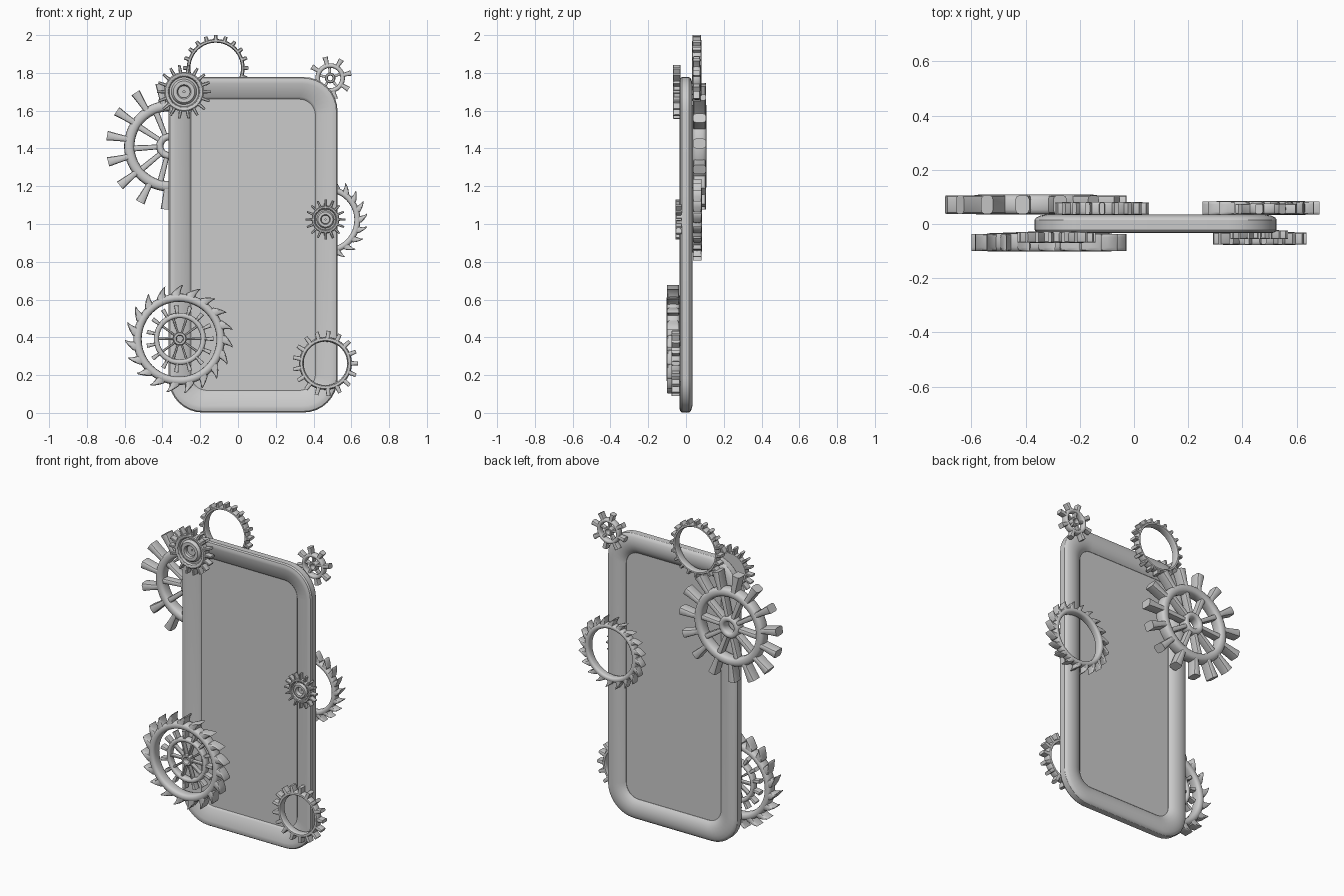
import bpy, bmesh, math

if "Cube" in bpy.data.objects:
    bpy.data.objects.remove(bpy.data.objects["Cube"])

grey = bpy.data.materials.new("light grey metal")
grey.use_nodes = True
grey.diffuse_color = (0.6, 0.6, 0.6, 1)
grey.node_tree.nodes["Principled BSDF"].inputs["Base Color"].default_value = (0.6, 0.6, 0.6, 1)


def finish(bm, name, angle=35):
    bmesh.ops.recalc_face_normals(bm, faces=bm.faces)
    mesh = bpy.data.meshes.new(name)
    bm.to_mesh(mesh)
    bm.free()
    obj = bpy.data.objects.new(name, mesh)
    bpy.context.collection.objects.link(obj)
    mesh.materials.append(grey)
    bpy.ops.object.select_all(action="DESELECT")
    obj.select_set(True)
    bpy.context.view_layer.objects.active = obj
    bpy.ops.object.shade_smooth_by_angle(angle=math.radians(angle))
    return obj


def bridge(bm, loops, closed=True):
    """Skin a list of equally long closed loops of points."""
    rows = [[bm.verts.new(p) for p in loop] for loop in loops]
    pairs = list(zip(rows, rows[1:]))
    if closed:
        pairs.append((rows[-1], rows[0]))
    for a, b in pairs:
        for i in range(len(a)):
            j = (i + 1) % len(a)
            bm.faces.new((a[i], a[j], b[j], b[i]))
    return rows


def lathe(bm, cx, cz, profile, steps=56):
    """Turn a closed (radius, y) profile around a front-to-back axis."""
    turn = [math.tau * i / steps for i in range(steps)]
    bridge(bm, [[(cx + r * math.cos(a), y, cz + r * math.sin(a)) for a in turn]
                for r, y in profile])


def rounded_ring(bm, cx, cz, r0, r1, y0, y1):
    """Ring with a softly squared cross-section."""
    profile = []
    for i in range(16):
        a = math.tau * i / 16
        c, s = math.cos(a), math.sin(a)
        u, v = math.copysign(abs(c) ** 0.7, c), math.copysign(abs(s) ** 0.7, s)
        profile.append(((r0 + r1) / 2 + u * (r1 - r0) / 2, (y0 + y1) / 2 + v * (y1 - y0) / 2))
    lathe(bm, cx, cz, profile)


def blade(bm, cx, cz, angle, sections, y0, y1):
    """Radial bar: sections are (radius, width, sideways shift)."""
    c, s = math.cos(angle), math.sin(angle)
    mid, half = (y0 + y1) / 2, (y1 - y0) / 2
    loops = []
    for r, w, shift in sections:
        outline = []
        for i in range(12):
            t = math.tau * (i + 0.5) / 12
            u, v = math.cos(t), math.sin(t)
            u = math.copysign(abs(u) ** 0.5, u) * w / 2 + shift
            v = math.copysign(abs(v) ** 0.4, v) * half
            outline.append((cx + r * c - u * s, mid + v, cz + r * s + u * c))
        loops.append(outline)
    rows = bridge(bm, loops, closed=False)
    bm.faces.new(rows[0])
    bm.faces.new(rows[-1])


def gear(name, cx, cz, y0, y1, r0, r1, tip, teeth, root_w, tip_w,
         hook=0, spokes=0, hub=0, spoke_w=0.02, phase=0, disc=False):
    bm = bmesh.new()
    depth = y1 - y0
    if disc:
        # stepped wheel with concentric ridges and a centre bore
        steps = [(0.30, 1), (0.30, 0.2), (0.36, 0), (0.54, 0), (0.60, 0.15), (0.64, 0.4),
                 (0.74, 0.4), (0.78, 0.1), (0.84, 0), (0.94, 0), (1, 0.15), (1, 1)]
        lathe(bm, cx, cz, [(r1 * r, y0 + depth * k) for r, k in steps])
        lathe(bm, cx, cz, [(r1 * 0.05, y0 + depth * 0.6), (r1 * 0.31, y0 + depth * 0.6),
                           (r1 * 0.31, y1), (r1 * 0.05, y1)])
    else:
        rounded_ring(bm, cx, cz, r0, r1, y0, y1)
    inner, span = (r0 + r1) / 2, tip - r1
    for i in range(teeth):
        blade(bm, cx, cz, math.tau * (i + phase) / teeth,
              [(inner, root_w, 0), (r1 + span * 0.1, root_w, hook * 0.1),
               (r1 + span * 0.6, (root_w + tip_w) / 2, hook * 0.5), (tip, tip_w, hook)],
              y0 + depth * 0.03, y1 - depth * 0.03)
    for i in range(spokes):
        blade(bm, cx, cz, math.tau * (i + phase) / spokes,
              [(hub * 0.8, spoke_w * 0.75, 0), (inner, spoke_w, 0)],
              y0 + depth * 0.15, y1 - depth * 0.15)
    if hub:
        rounded_ring(bm, cx, cz, hub * 0.45, hub, y0 + depth * 0.05, y1 - depth * 0.05)
    return finish(bm, name)


# Frame: rounded rectangle swept with a sloped front and a rounded back
CX, CZ, HX, HZ = 0.08, 0.89, 0.447, 0.888


def frame_loop(inset, y):
    r = 0.18 - 0.8 * inset
    pts = []
    for k, (sx, sz) in enumerate([(1, 1), (-1, 1), (-1, -1), (1, -1)]):
        for i in range(9):
            a = math.pi / 2 * (k + i / 8)
            pts.append((CX + sx * (HX - inset - r) + r * math.cos(a), y,
                        CZ + sz * (HZ - inset - r) + r * math.sin(a)))
    return pts


bm = bmesh.new()
bridge(bm, [frame_loop(d, y) for d, y in [
    (0, 0.015), (0, -0.022), (0.006, -0.03), (0.02, -0.034), (0.035, -0.033), (0.105, -0.014),
    (0.112, -0.008), (0.12, 0.0), (0.12, 0.008), (0.11, 0.018), (0.09, 0.029),
    (0.065, 0.035), (0.04, 0.035), (0.018, 0.03), (0.005, 0.023)]])
finish(bm, "frame", 30)

# Thin panel filling the frame
bm = bmesh.new()
rows = bridge(bm, [frame_loop(0.11, y) for y in (-0.003, 0.006)], closed=False)
for row in rows:
    bm.faces.new(row)
finish(bm, "panel")

# Gears behind the frame
gear("top_ring_gear", -0.118, 1.826, 0.033, 0.082, 0.134, 0.153, 0.174, 20, 0.022, 0.018)
gear("large_spoked_gear", -0.363, 1.412, 0.035, 0.108, 0.185, 0.24, 0.335, 15, 0.034, 0.052,
     spokes=10, hub=0.07, spoke_w=0.034, phase=0.1)
gear("corner_small_gear", 0.488, 1.773, 0.036, 0.076, 0.054, 0.078, 0.114, 8, 0.022, 0.03,
     spokes=5, hub=0.028, spoke_w=0.016, phase=0.3)
gear("side_ratchet_ring", 0.468, 1.022, 0.034, 0.084, 0.148, 0.18, 0.216, 20, 0.036, 0.008, hook=0.03)

# Gears in front of the frame
gear("top_disc_gear", -0.286, 1.70, -0.07, -0.028, 0.06, 0.105, 0.144, 18, 0.018, 0.013, disc=True)
gear("side_disc_gear", 0.463, 1.024, -0.056, -0.022, 0.04, 0.073, 0.106, 16, 0.014, 0.01, disc=True)
gear("bottom_ring_gear", 0.463, 0.262, -0.078, -0.03, 0.115, 0.14, 0.173, 17, 0.024, 0.02)
gear("bottom_ratchet_ring", -0.312, 0.39, -0.102, -0.034, 0.198, 0.242, 0.284, 19, 0.05, 0.01, hook=-0.04)
gear("bottom_spoked_gear", -0.308, 0.392, -0.074, -0.03, 0.11, 0.138, 0.178, 15, 0.018, 0.024,
     spokes=10, hub=0.036, spoke_w=0.014)
